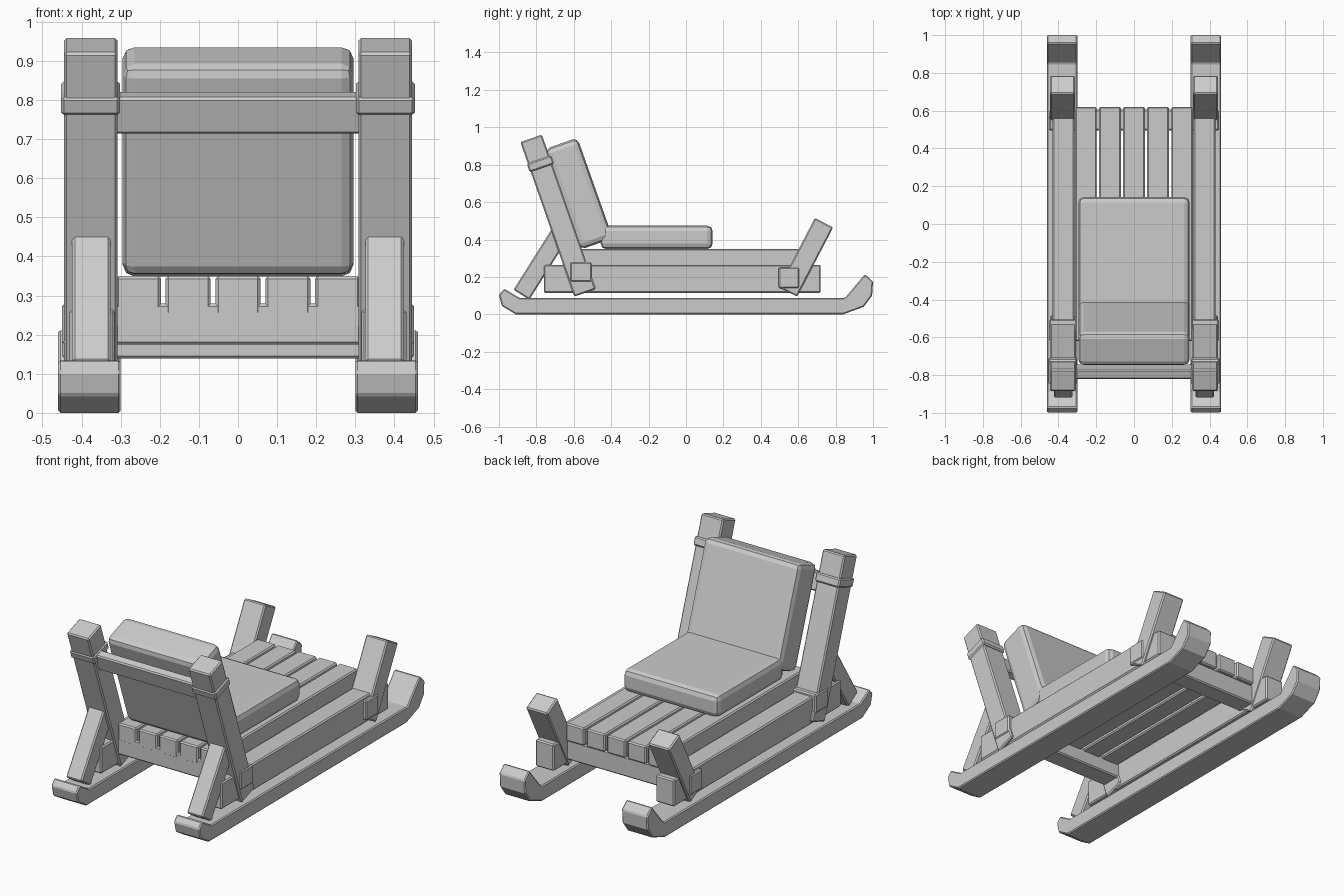
import bpy, bmesh, math
from mathutils import Vector

if "Cube" in bpy.data.objects:
    bpy.data.objects.remove(bpy.data.objects["Cube"])

grey = bpy.data.materials.new("plain grey")
grey.use_nodes = True
GREY = (0.6, 0.6, 0.6, 1)
grey.diffuse_color = GREY
grey.node_tree.nodes["Principled BSDF"].inputs["Base Color"].default_value = GREY


def finish(bm, name, bevel, segments=1):
    """Turn a bmesh into an object with bevelled edges."""
    bmesh.ops.recalc_face_normals(bm, faces=bm.faces)
    mesh = bpy.data.meshes.new(name)
    bm.to_mesh(mesh)
    bm.free()
    mesh.materials.append(grey)
    ob = bpy.data.objects.new(name, mesh)
    bpy.context.collection.objects.link(ob)
    mod = ob.modifiers.new("Bevel", 'BEVEL')
    mod.width, mod.segments = bevel, segments
    mod.limit_method = 'ANGLE'
    mod.angle_limit = math.radians(40)
    return ob


def box(name, centre, size, tilt=0, bevel=0.007, segments=1):
    bm = bmesh.new()
    bmesh.ops.create_cube(bm, size=1)
    bmesh.ops.scale(bm, vec=size, verts=bm.verts)
    ob = finish(bm, name, bevel, segments)
    ob.location = centre
    ob.rotation_euler.x = tilt
    return ob


def beam(name, x0, x1, start, end, width):
    """Leaning timber between two (y, z) points."""
    d = Vector(end) - Vector(start)
    mid = (Vector(end) + Vector(start)) / 2
    return box(name, ((x0 + x1) / 2, mid.x, mid.y),
               (abs(x1 - x0), width, d.length), math.atan2(-d.x, d.y))


def extrude_profile(name, x0, x1, points):
    bm = bmesh.new()
    face = bm.faces.new([bm.verts.new((x0, y, z)) for y, z in points])
    out = bmesh.ops.extrude_face_region(bm, geom=[face])["geom"]
    bmesh.ops.translate(bm, vec=(x1 - x0, 0, 0),
                        verts=[v for v in out if isinstance(v, bmesh.types.BMVert)])
    return finish(bm, name, 0.006)


runner = [(-0.91, 0), (0.84, 0), (0.95, 0.04), (0.995, 0.10), (1, 0.175),
          (0.957, 0.215), (0.85, 0.088), (-0.89, 0.088), (-0.972, 0.137),
          (-1, 0.105), (-0.985, 0.045)]
POST_LOW, POST_TOP = Vector((-0.54, 0.115)), Vector((-0.828, 0.941))
lean = math.atan2(POST_LOW.x - POST_TOP.x, POST_TOP.y - POST_LOW.y)

# Mirrored side timbers
for side, s in (("left", 1), ("right", -1)):
    extrude_profile(side + "_runner", s * 0.30, s * 0.46, runner)
    box(side + "_rail", (s * 0.373, -0.02, 0.19), (0.115, 1.48, 0.15))
    beam(side + "_tall_post", s * 0.308, s * 0.445, POST_LOW, POST_TOP, 0.122)
    beam(side + "_brace", s * 0.326, s * 0.424, (-0.88, 0.105), (-0.65, 0.47), 0.10)
    beam(side + "_rear_post", s * 0.312, s * 0.445, (0.545, 0.12), (0.738, 0.49), 0.11)
    box(side + "_post_band", (s * 0.377, -0.778, 0.805), (0.15, 0.138, 0.048), lean)

# Cross members
box("front_crossbar", (0, -0.562, 0.227), (0.90, 0.115, 0.105))
box("rear_crossbar", (0, 0.55, 0.195), (0.90, 0.11, 0.112))
box("backrest_bar", (0, -0.782, 0.767), (0.63, 0.05, 0.10), lean)

# Deck slats
for i in range(5):
    box(f"deck_slat_{i + 1}", ((i - 2) * 0.1275, 0, 0.30), (0.115, 1.24, 0.10))

# Cushions
box("seat_cushion", (0, -0.157, 0.412), (0.59, 0.60, 0.126), 0, 0.03, 2)
box("back_cushion", (0, -0.573, 0.645), (0.59, 0.185, 0.57),
    math.radians(19.5), 0.03, 2)
